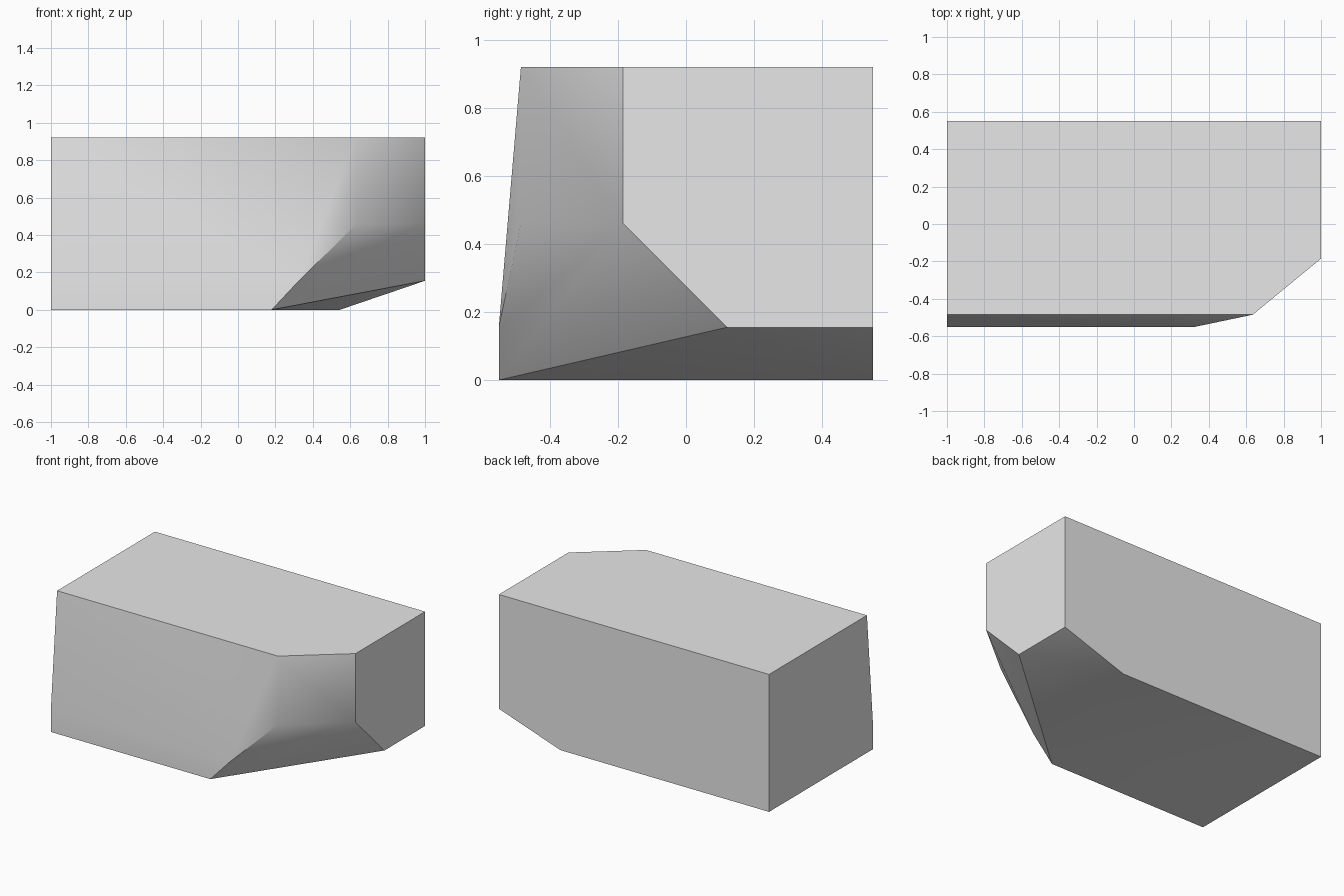
import bpy
import bmesh
import math

cube = bpy.data.objects.get("Cube")
if cube:
    bpy.data.objects.remove(cube, do_unlink=True)

# Main extents of the block
LEFT, RIGHT, BACK, TOP = -1.0, 1.0, 0.55, 0.92
FOOT_Y, FRONT_Y = -0.55, -0.485
LIP, MID = 0.155, 0.46
CORNER_X, CORNER_Y = 0.635, -0.185


def make_material(name, value):
    mat = bpy.data.materials.new(name)
    mat.use_nodes = True
    colour = (value, value, value, 1.0)
    mat.diffuse_color = colour
    mat.node_tree.nodes["Principled BSDF"].inputs["Base Color"].default_value = colour
    return mat


def make_hull(name, points, mat):
    """Wrap a convex faceted solid around the given corners."""
    bm = bmesh.new()
    for p in points:
        bm.verts.new(p)
    bmesh.ops.convex_hull(bm, input=bm.verts)
    bmesh.ops.dissolve_limit(bm, angle_limit=math.radians(0.5),
                             verts=bm.verts, edges=bm.edges)
    bmesh.ops.recalc_face_normals(bm, faces=bm.faces)
    mesh = bpy.data.meshes.new(name)
    bm.to_mesh(mesh)
    bm.free()
    mesh.materials.append(mat)
    obj = bpy.data.objects.new(name, mesh)
    bpy.context.collection.objects.link(obj)
    return obj


# Square end wall
corners = [(LEFT, BACK, 0), (LEFT, BACK, TOP), (LEFT, FOOT_Y, 0),
           (LEFT, FOOT_Y, LIP), (LEFT, FRONT_Y, TOP)]
# Narrow end wall with its cut lower corner
corners += [(RIGHT, BACK, TOP), (RIGHT, BACK, LIP), (RIGHT, 0.12, LIP),
            (RIGHT, CORNER_Y, MID), (RIGHT, CORNER_Y, TOP)]
# Upright bevel on the front corner
corners += [(CORNER_X, FRONT_Y, z) for z in (MID, TOP)]
# Front foot and the start of the sloping underside
corners += [(0.18, FOOT_Y, 0), (0.325, FOOT_Y, LIP), (0.545, BACK, 0)]

block = make_hull("bevelled_block", corners, make_material("light grey", 0.8))

# Soften shallow facets, keep the main edges sharp
bpy.ops.object.select_all(action="DESELECT")
block.select_set(True)
bpy.context.view_layer.objects.active = block
bpy.ops.object.shade_smooth_by_angle(angle=math.radians(30))
